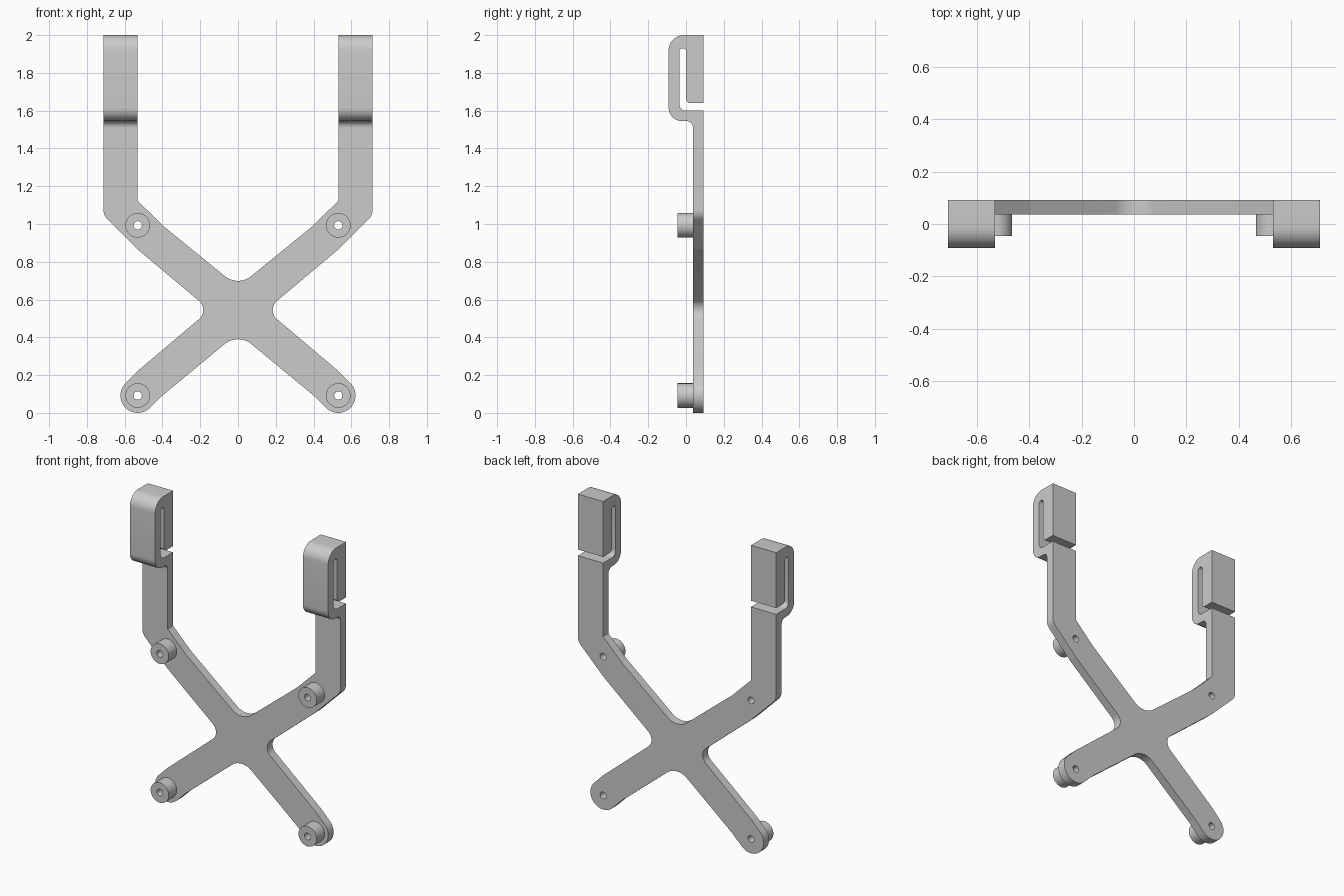
import bpy, bmesh, math
from mathutils import Vector

if "Cube" in bpy.data.objects:
    bpy.data.objects.remove(bpy.data.objects["Cube"], do_unlink=True)

COLOUR = (0.6, 0.6, 0.6, 1)
grey = bpy.data.materials.new("light_grey")
grey.use_nodes = True
grey.diffuse_color = COLOUR
grey.node_tree.nodes["Principled BSDF"].inputs["Base Color"].default_value = COLOUR

FRONT, BACK = 0.037, 0.092     # plate thickness along y
SEAM = 1.5                     # height where straps meet hooks
ARM, OUTER = 0.531, 0.712      # inner and outer side of the straps
BOSSES = [(s * ARM, z) for s in (-1, 1) for z in (0.092, 0.993)]


def rounded(corners, steps=10):
    """Closed outline from (a, b, radius) corners, with filleted corners."""
    out = []
    for i, (a, b, r) in enumerate(corners):
        p = Vector((a, b))
        if r == 0:
            out.append(p)
            continue
        u = (Vector(corners[i - 1][:2]) - p).normalized()
        v = (Vector(corners[(i + 1) % len(corners)][:2]) - p).normalized()
        half = u.angle(v) / 2
        centre = p + (u + v).normalized() * (r / math.sin(half))
        start = p + u * (r / math.tan(half)) - centre
        end = p + v * (r / math.tan(half)) - centre
        sweep = math.pi - 2 * half
        for k in range(steps + 1):
            t = k / steps
            out.append(centre + (start * math.sin((1 - t) * sweep) + end * math.sin(t * sweep)) / math.sin(sweep))
    return out


def finish(bm, name):
    bmesh.ops.recalc_face_normals(bm, faces=bm.faces)
    mesh = bpy.data.meshes.new(name)
    bm.to_mesh(mesh)
    bm.free()
    mesh.materials.append(grey)
    ob = bpy.data.objects.new(name, mesh)
    bpy.context.collection.objects.link(ob)
    return ob


def prism(name, points, offset):
    """Extrude a closed loop of 3D points by an offset."""
    bm = bmesh.new()
    bm.faces.new([bm.verts.new(p) for p in points])
    bmesh.ops.remove_doubles(bm, verts=bm.verts, dist=1e-4)
    new = bmesh.ops.extrude_face_region(bm, geom=bm.faces[:], use_keep_orig=True)["geom"]
    bmesh.ops.translate(bm, vec=offset, verts=[g for g in new if isinstance(g, bmesh.types.BMVert)])
    return finish(bm, name)


def smooth(ob):
    bpy.ops.object.select_all(action='DESELECT')
    ob.select_set(True)
    bpy.context.view_layer.objects.active = ob
    bpy.ops.object.shade_smooth_by_angle(angle=math.radians(35))


def open_seam(ob):
    """Remove the hidden faces where strap and hook join."""
    bm = bmesh.new()
    bm.from_mesh(ob.data)
    hidden = [f for f in bm.faces if all(abs(v.co.z - SEAM) < 1e-4 for v in f.verts)]
    bmesh.ops.delete(bm, geom=hidden, context='FACES')
    bm.to_mesh(ob.data)
    bm.free()


# Crossed plate with two upright straps
bottom, top = (0, 0.423, 0.11), (0, 0.667, 0.11)
side = [(0.40, 0.092, 0.1), (ARM, -0.038, 0.0919), (0.66, 0.092, 0.0919),
        (ARM, 0.222, 0.1), (0.149, 0.545, 0.063), (ARM, 0.865, 0.2),
        (OUTER, 1.045, 0.07), (OUTER, SEAM, 0), (ARM, SEAM, 0),
        (ARM, 1.123, 0), (0.40, 0.993, 0.1)]
outline = [bottom] + side + [top] + [(-x, z, r) for x, z, r in reversed(side)]
plate = prism("cross_plate", [(p.x, FRONT, p.y) for p in rounded(outline)],
              (0, BACK - FRONT, 0))

# Screw holes through the plate
for x, z in BOSSES:
    bpy.ops.mesh.primitive_cylinder_add(vertices=32, radius=0.022, depth=0.4,
                                        location=(x, 0, z), rotation=(math.pi / 2, 0, 0))
    cutter = bpy.context.object
    cutter.name = "hole_cutter"
    cutter.hide_render = True
    mod = plate.modifiers.new("hole", 'BOOLEAN')
    mod.operation, mod.solver, mod.object = 'DIFFERENCE', 'EXACT', cutter
    bpy.context.view_layer.objects.active = plate
    bpy.ops.object.modifier_apply(modifier=mod.name)
    bpy.data.objects.remove(cutter, do_unlink=True)
open_seam(plate)
smooth(plate)

# Folded spring hooks on top of the straps
profile = rounded([(BACK, SEAM, 0), (BACK, 1.6, 0), (-0.035, 1.6, 0.035),
                   (-0.035, 1.93, 0.0175), (0.001, 1.93, 0.0175), (0.001, 1.64, 0.025),
                   (BACK, 1.64, 0), (BACK, 2, 0), (-BACK, 2, 0.08),
                   (-BACK, 1.545, 0.07), (FRONT, 1.545, 0.035), (FRONT, SEAM, 0)])
for label, x in (("left", ARM), ("right", -OUTER)):
    hook = prism(label + "_hook", [(x, p.x, p.y) for p in profile], (OUTER - ARM, 0, 0))
    open_seam(hook)
    smooth(hook)

# Hollow round bosses on the front
SIDES = 48
for x, z in BOSSES:
    bm = bmesh.new()
    section = [(0.065, FRONT), (0.065, -0.045), (0.022, -0.045), (0.022, FRONT)]
    rings = []
    for r, y in section:
        angles = [2 * math.pi * k / SIDES for k in range(SIDES)]
        rings.append([bm.verts.new((x + r * math.cos(a), y, z + r * math.sin(a))) for a in angles])
    for lo, hi in zip(rings, rings[1:]):
        for k in range(SIDES):
            n = (k + 1) % SIDES
            bm.faces.new((lo[k], lo[n], hi[n], hi[k]))
    name = ("left" if x > 0 else "right") + ("_upper_boss" if z > 0.5 else "_lower_boss")
    smooth(finish(bm, name))
